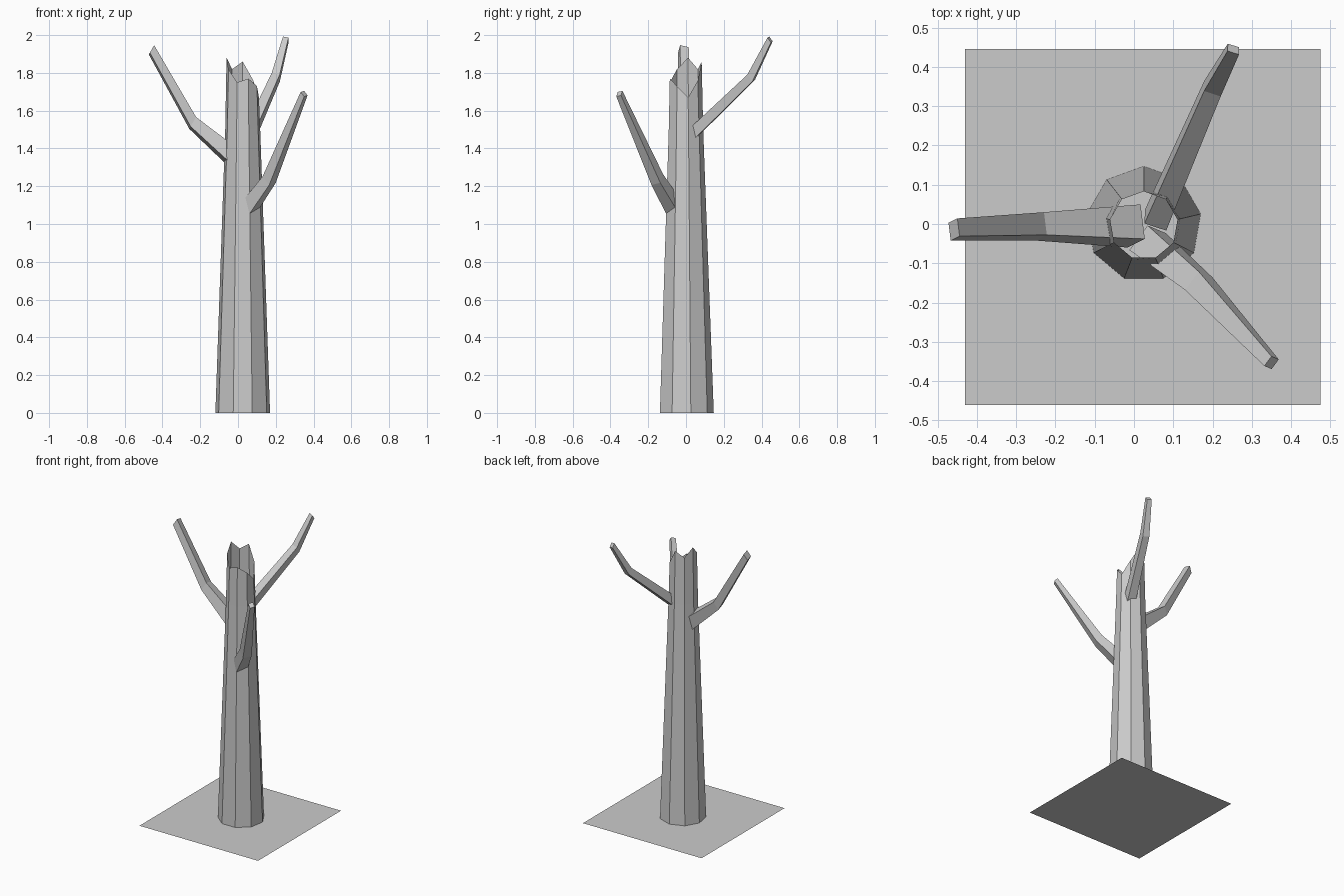
import bpy, bmesh
from math import cos, sin, radians
from mathutils import Vector

if "Cube" in bpy.data.objects:
    bpy.data.objects.remove(bpy.data.objects["Cube"])


def finish(bm, name):
    bmesh.ops.recalc_face_normals(bm, faces=bm.faces)
    me = bpy.data.meshes.new(name)
    bm.to_mesh(me)
    bm.free()
    ob = bpy.data.objects.new(name, me)
    bpy.context.collection.objects.link(ob)
    return ob


def skin(bm, rings):
    # join successive rings of points with quads
    vs = [[bm.verts.new(p) for p in ring] for ring in rings]
    n = len(vs[0])
    for a, b in zip(vs, vs[1:]):
        for i in range(n):
            j = (i + 1) % n
            bm.faces.new((a[i], a[j], b[j], b[i]))
    return vs


# flat ground patch
bpy.ops.mesh.primitive_plane_add(size=0.905, location=(0.0225, -0.0075, 0))
bpy.context.object.name = "ground_patch"

# hollow nine-sided trunk with a broken, jagged rim
rim = [1.86, 1.82, 1.88, 1.82, 1.75, 1.77, 1.73, 1.67, 1.76]
bm = bmesh.new()
rings = []
for r, z, dy in ((0.147, 0, 0), (0.094, 1.5, -0.003), (0.087, None, -0.004)):
    ring = []
    for i in range(9):
        a = radians(90 + 40 * i)
        ring.append((0.025 + r * cos(a), dy + r * sin(a), rim[i] if z is None else z))
    rings.append(ring)
skin(bm, rings)
finish(bm, "trunk")


# bare branches: parallel square sections along a bent path
def branch(name, azimuth, elevation, roll, path):
    az, el = radians(azimuth), radians(elevation)
    side = Vector((-sin(az), cos(az), 0))
    up = Vector((-sin(el) * cos(az), -sin(el) * sin(az), cos(el)))
    bm = bmesh.new()
    rings = []
    for x, y, z, r in path:
        ring = []
        for k in range(4):
            a = radians(45 + roll + 90 * k)
            ring.append(Vector((x, y, z)) + r * (cos(a) * side + sin(a) * up))
        rings.append(ring)
    vs = skin(bm, rings)
    bm.faces.new(vs[-1])
    finish(bm, name)


branch("left_branch", 180, 30, 14,
       [(0.0, -0.005, 1.33, 0.064), (-0.24, -0.006, 1.535, 0.042), (-0.458, -0.014, 1.922, 0.033)])
branch("front_branch", -45, 38, 14,
       [(0.035, -0.045, 1.055, 0.056), (0.165, -0.152, 1.235, 0.042), (0.35, -0.353, 1.69, 0.022)])
branch("back_branch", 64, 34, 14,
       [(0.055, 0.01, 1.455, 0.042), (0.2, 0.345, 1.777, 0.032), (0.253, 0.445, 1.977, 0.022)])
